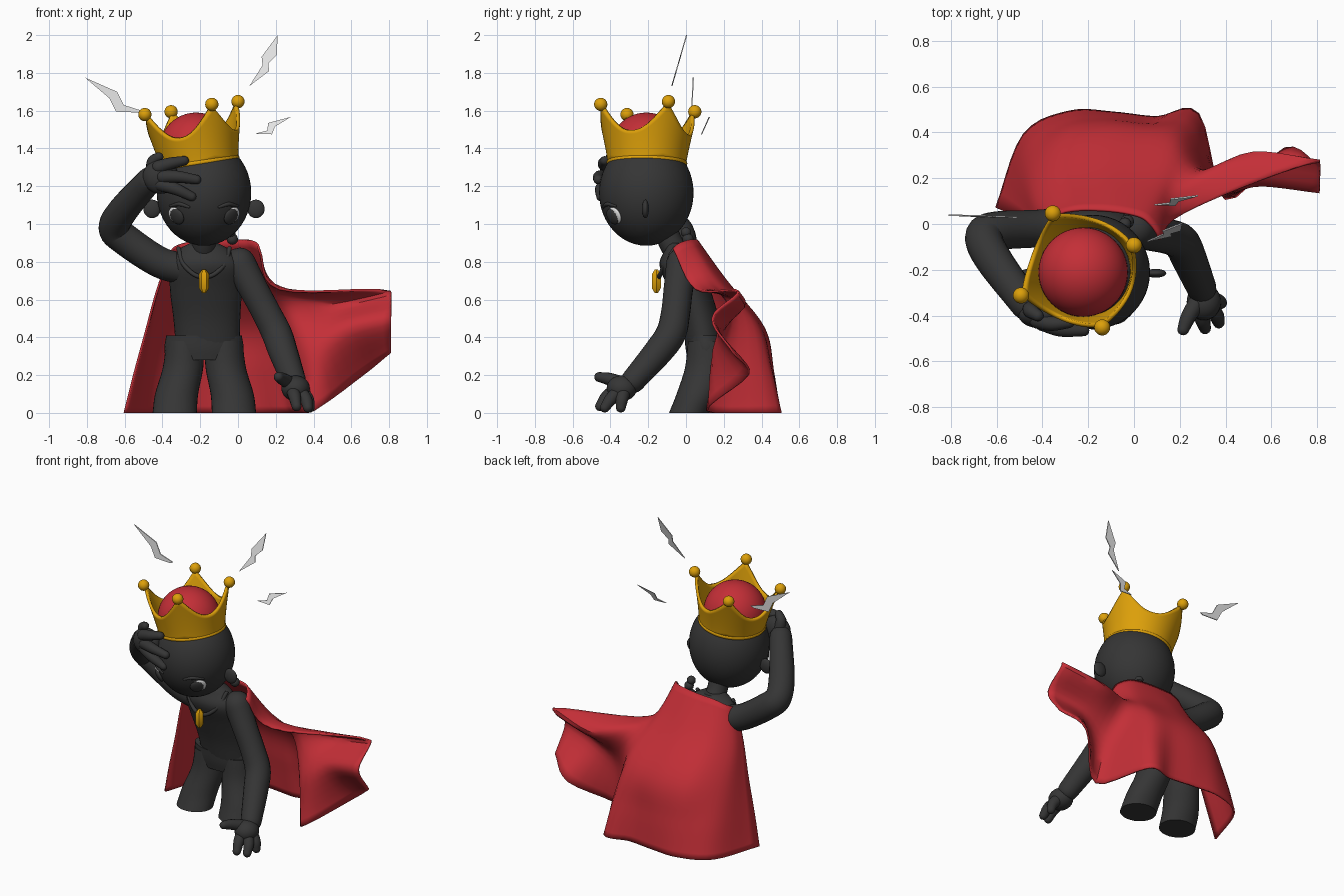
import bpy, bmesh, math
from mathutils import Vector, Matrix

if "Cube" in bpy.data.objects:
    bpy.data.objects.remove(bpy.data.objects["Cube"])


def material(name, rgb):
    m = bpy.data.materials.new(name)
    m.diffuse_color = (*rgb, 1)
    m.use_nodes = True
    m.node_tree.nodes["Principled BSDF"].inputs["Base Color"].default_value = m.diffuse_color
    return m


DARK = material("charcoal", (0.036, 0.036, 0.036))
RED = material("red", (0.55, 0.028, 0.038))
GOLD = material("gold", (0.72, 0.35, 0.003))
PALE = material("pale_grey", (0.78, 0.78, 0.78))


def finish(name, bm, mat):
    bmesh.ops.recalc_face_normals(bm, faces=bm.faces[:])
    me = bpy.data.meshes.new(name)
    bm.to_mesh(me)
    bm.free()
    me.materials.append(mat)
    ob = bpy.data.objects.new(name, me)
    bpy.context.collection.objects.link(ob)
    return ob


def ball(name, center, radii, mat, normal=None, seg=32):
    """Ellipsoid; its local z axis may be turned to a normal."""
    rot = Matrix.Identity(4)
    if normal is not None:
        rot = Vector(normal).to_track_quat('Z', 'Y').to_matrix().to_4x4()
    bm = bmesh.new()
    bmesh.ops.create_uvsphere(bm, u_segments=seg, v_segments=seg // 2, radius=1,
                              matrix=Matrix.Translation(center) @ rot @ Matrix.Diagonal((*radii, 1)))
    return finish(name, bm, mat)


def spline(pts, n):
    """Catmull-Rom samples through vectors of any size."""
    p = [Vector(q) for q in pts]
    p = [p[0] * 2 - p[1]] + p + [p[-1] * 2 - p[-2]]
    out = []
    for i in range(1, len(p) - 2):
        a, b, c, d = p[i - 1:i + 3]
        for k in range(n):
            t = k / n
            out.append((b * 2 + (c - a) * t + (a * 2 - b * 5 + c * 4 - d) * t * t
                        + (b * 3 - a - c * 3 + d) * t ** 3) * 0.5)
    return out + [p[-2]]


def grid(bm, rows, closed):
    vs = [[bm.verts.new(p) for p in r] for r in rows]
    n = len(rows[0])
    for a, b in zip(vs, vs[1:]):
        for i in range(n if closed else n - 1):
            j = (i + 1) % n
            bm.faces.new((a[i], a[j], b[j], b[i]))
    return vs


def loft(name, rings, mat, seg=32):
    """Skin over rings (center, u vector, v vector) with closed ends."""
    bm = bmesh.new()
    ang = [2 * math.pi * i / seg for i in range(seg)]
    vs = grid(bm, [[c + u * math.cos(a) + v * math.sin(a) for a in ang] for c, u, v in rings], True)
    bm.faces.new(vs[0])
    bm.faces.new(vs[-1])
    return finish(name, bm, mat)


def stack(name, levels, mat):
    """Horizontal elliptical sections: x, y, z, rx, ry."""
    s = spline(levels, 5)
    return loft(name, [(Vector(q[:3]), Vector((q[3], 0, 0)), Vector((0, q[4], 0))) for q in s], mat)


def tube(name, pts, mat, seg=20):
    """Rounded limb along points x, y, z, radius."""
    s = spline(pts, 6)
    c = [Vector(q[:3]) for q in s]
    r = [q[3] for q in s]
    rings, u = [], None
    n = len(c)
    caps = [math.radians(a) for a in (84, 60, 40, 20)]
    for i in range(n):
        t = (c[min(i + 1, n - 1)] - c[max(i - 1, 0)]).normalized()
        u = t.orthogonal() if u is None else u - t * u.dot(t)
        u.normalize()
        v = t.cross(u)
        if i == 0:
            rings += [(c[0] - t * r[0] * math.sin(a), u * r[0] * math.cos(a), v * r[0] * math.cos(a)) for a in caps]
        rings.append((c[i], u * r[i], v * r[i]))
        if i == n - 1:
            rings += [(c[i] + t * r[i] * math.sin(a), u * r[i] * math.cos(a), v * r[i] * math.cos(a))
                      for a in reversed(caps)]
    return loft(name, rings, mat, seg)


# Torso, neck, hips and legs
stack("torso", [(-.16, .1, .36, .17, .1), (-.165, .07, .5, .177, .105), (-.17, .02, .65, .19, .11),
                (-.17, -.03, .78, .19, .11), (-.18, -.03, .86, .14, .085), (-.18, -.04, .9, .07, .065)], DARK)
tube("neck", [(-.18, -.03, .82, .066), (-.18, -.08, .9, .064), (-.18, -.12, 1, .064)], DARK)
stack("hips", [(-.18, .1, .41, .2, .108), (-.18, .11, .34, .21, .112), (-.18, .11, .28, .2, .1)], DARK)
for side, s in (("right", -1), ("left", 1)):
    m = -.178
    stack(side + "_leg", [(m + s * .102, .115, .38, .1, .105), (m + s * .113, .108, .24, .107, .113),
                          (m + s * .147, .06, .1, .114, .11), (m + s * .157, .015, 0, .117, .105)], DARK)

# Raised arm with hand on the brow
tube("raised_arm", [(-.28, -.01, .76, .085), (-.42, -.02, .8, .083), (-.6, -.03, .92, .085),
                    (-.655, -.06, .98, .083), (-.61, -.16, 1.07, .08), (-.47, -.35, 1.23, .07)], DARK)
ball("raised_palm", (-.41, -.395, 1.25), (.095, .06, .09), DARK)
for i, (a, b, c) in enumerate([
        ((-.42, -.42, 1.3), (-.36, -.435, 1.32), (-.285, -.43, 1.335)),
        ((-.4, -.43, 1.25), (-.32, -.46, 1.25), (-.22, -.465, 1.235)),
        ((-.41, -.42, 1.21), (-.33, -.45, 1.185), (-.245, -.45, 1.145)),
        ((-.45, -.37, 1.28), (-.45, -.38, 1.33), (-.42, -.4, 1.355))]):
    tube(f"raised_finger_{i}", [(*a, .037), (*b, .032), (*c, .025)], DARK, 14)

# Lowered arm with open hand
tube("lowered_arm", [(.01, -.02, .79, .085), (.08, -.04, .66, .078), (.15, -.055, .53, .077),
                     (.205, -.08, .42, .08), (.24, -.15, .32, .077), (.295, -.28, .17, .065)], DARK)
ball("lowered_palm", (.305, -.34, .13), (.075, .08, .068), DARK)
for i, (a, b, c) in enumerate([
        ((.27, -.35, .16), (.235, -.41, .18), (.215, -.46, .19)),
        ((.29, -.37, .12), (.3, -.42, .085), (.31, -.455, .035)),
        ((.33, -.36, .11), (.36, -.4, .07), (.37, -.43, .028)),
        ((.34, -.33, .11), (.37, -.34, .07), (.38, -.345, .028))]):
    tube(f"lowered_finger_{i}", [(*a, .037), (*b, .033), (*c, .026)], DARK, 14)

# Head, ears, eyes and brows
HC = Vector((-.18, -.21, 1.165))
ball("head", HC, (.25, .25, .28), DARK, seg=48)


def on_head(dx, dz):
    y = math.sqrt(.0625 * (1 - (dz / .28) ** 2) - dx * dx)
    p = Vector((dx, -y, dz))
    n = Vector((dx / .0625, -y / .0625, dz / .0784)).normalized()
    return HC + p, n


for side, s in (("right", -1), ("left", 1)):
    ball(side + "_ear", (-.18 + s * .275, -.215, 1.08), (.046, .019, .049), DARK)
    p, n = on_head(s * .152, -.12)
    ball(side + "_eye_white", p, (.044, .047, .014), PALE, n)
    p, n = on_head(s * .14, -.124)
    ball(side + "_pupil", p + n * .005, (.043, .045, .016), DARK, n)
    brow = []
    for dx, dz, r in ((.08, -.075, .007), (.13, -.06, .011), (.18, -.07, .006)):
        brow.append((*on_head(s * dx, dz)[0], r))
    tube(side + "_brow", brow, DARK, 12)

# Cape knot behind the neck
for i, (p, r) in enumerate([((-.04, 0, .955), .028), ((-.03, .01, .92), .03)]):
    ball(f"cape_knot_{i}", p, (r, r, r), DARK, seg=16)

# Necklace and crystal pendant
tube("necklace", [(-.315, -.06, .87, .012), (-.29, -.11, .79, .012), (-.235, -.135, .735, .012),
                  (-.18, -.143, .72, .012), (-.125, -.135, .735, .012), (-.07, -.11, .79, .012),
                  (-.045, -.06, .87, .012)], DARK, 12)
loft("pendant", [(Vector((-.18, -.157, z)), Vector((r, 0, 0)), Vector((0, r, 0)))
                 for z, r in ((.635, .01), (.66, .027), (.735, .027), (.758, .01))], GOLD, 6)

# Tilted crown with four points
UP = Vector((-.146, .015, 1))
TILT = Matrix.Translation((-.203, -.207, 1.315)) @ Vector((0, 0, 1)).rotation_difference(UP).to_matrix().to_4x4()
A0 = math.radians(23.7)


def crown_point(a, t):
    h = t * (.15 + .145 * (1 - abs(math.sin(2 * (a - A0)))) ** 1.1)
    r = .207 + .062 * (h / .29) ** 1.2
    return TILT @ Vector((r * math.cos(a), r * math.sin(a), h))


bm = bmesh.new()
angles = [A0 + 2 * math.pi * i / 96 for i in range(96)]
grid(bm, [[crown_point(a, k / 8) for a in angles] for k in range(9)], True)
crown = finish("crown", bm, GOLD)
sol = crown.modifiers.new("thickness", 'SOLIDIFY')
sol.thickness = .018
sol.offset = -1
bm = bmesh.new()
prof = [2 * math.pi * i / 10 for i in range(10)]
rows = [[TILT @ Vector(((.204 + .01 * math.cos(b)) * math.cos(a), (.204 + .01 * math.cos(b)) * math.sin(a),
                        .008 + .013 * math.sin(b))) for b in prof] for a in angles + angles[:1]]
grid(bm, rows, True)
bmesh.ops.remove_doubles(bm, verts=bm.verts[:], dist=1e-5)
finish("crown_band", bm, GOLD)
for i in range(4):
    a = A0 + i * math.pi / 2
    ball(f"crown_ball_{i}", TILT @ Vector((.272 * math.cos(a), .272 * math.sin(a), .302)), (.035,) * 3, GOLD)
ball("crown_cushion", (-.222, -.21, 1.395), (.195,) * 3, RED, seg=48)

# Cape: rows from collar to hem, columns from right edge round the back to the blown corner
CAPE = [
    [(-.36, -.03, .84), (-.33, .04, .88), (-.25, .06, .905), (-.15, .06, .91), (-.05, .05, .915),
     (.03, .03, .915), (.07, 0, .91), (.1, -.04, .895), (.11, -.07, .87)],
    [(-.43, 0, .64), (-.41, .09, .67), (-.31, .18, .69), (-.16, .21, .7), (-.02, .2, .7),
     (.1, .17, .7), (.15, .12, .7), (.19, .07, .68), (.22, .05, .655)],
    [(-.49, .03, .42), (-.45, .22, .44), (-.31, .37, .45), (-.14, .41, .45), (.03, .4, .45),
     (.17, .36, .48), (.28, .23, .55), (.52, .31, .58), (.81, .275, .645)],
    [(-.55, .05, .2), (-.47, .32, .22), (-.3, .44, .22), (-.12, .46, .22), (.06, .44, .22),
     (.24, .43, .23), (.36, .16, .27), (.56, .17, .43), (.81, .14, .5)],
    [(-.6, .07, 0), (-.48, .39, 0), (-.28, .49, 0), (-.09, .485, 0), (.1, .465, 0),
     (.28, .48, 0), (.4, .11, .01), (.66, .33, .2), (.81, .25, .32)],
]
rows = [spline(r, 5) for r in CAPE]
cols = [spline(c, 6) for c in zip(*rows)]
for c in cols:
    for p in c:
        p.z = max(p.z, 0)
        p.x = min(p.x, .81)
bm = bmesh.new()
grid(bm, cols, False)
cape = finish("cape", bm, RED)
sol = cape.modifiers.new("thickness", 'SOLIDIFY')
sol.thickness = .012
sol.offset = 0

# Lightning bolts: thin zigzag plates, depth follows height
BOLTS = [
    ([(-.81, 1.775), (-.64, 1.7), (-.605, 1.63), (-.51, 1.6), (-.53, 1.59), (-.645, 1.595), (-.68, 1.665)],
     lambda z: .03 + (z - 1.6) * .05),
    ([(.21, 2), (.125, 1.885), (.13, 1.84), (.06, 1.73), (.165, 1.81), (.16, 1.85), (.205, 1.895)],
     lambda z: -.075 + (z - 1.73) * .29),
    ([(.28, 1.567), (.16, 1.535), (.155, 1.495), (.09, 1.478), (.18, 1.475), (.195, 1.515)],
     lambda z: .08 + (z - 1.47) * .45),
]
for i, (pts, depth) in enumerate(BOLTS):
    bm = bmesh.new()
    f = bm.faces.new([bm.verts.new((x, depth(z) - .003, z)) for x, z in pts])
    ext = bmesh.ops.extrude_face_region(bm, geom=[f])
    bmesh.ops.translate(bm, vec=(0, .006, 0), verts=[v for v in ext["geom"] if isinstance(v, bmesh.types.BMVert)])
    finish(f"lightning_bolt_{i}", bm, PALE)

# Smooth shading with sharp edges kept
bpy.ops.object.select_all(action='SELECT')
bpy.context.view_layer.objects.active = cape
bpy.ops.object.shade_smooth_by_angle(angle=math.radians(40))
